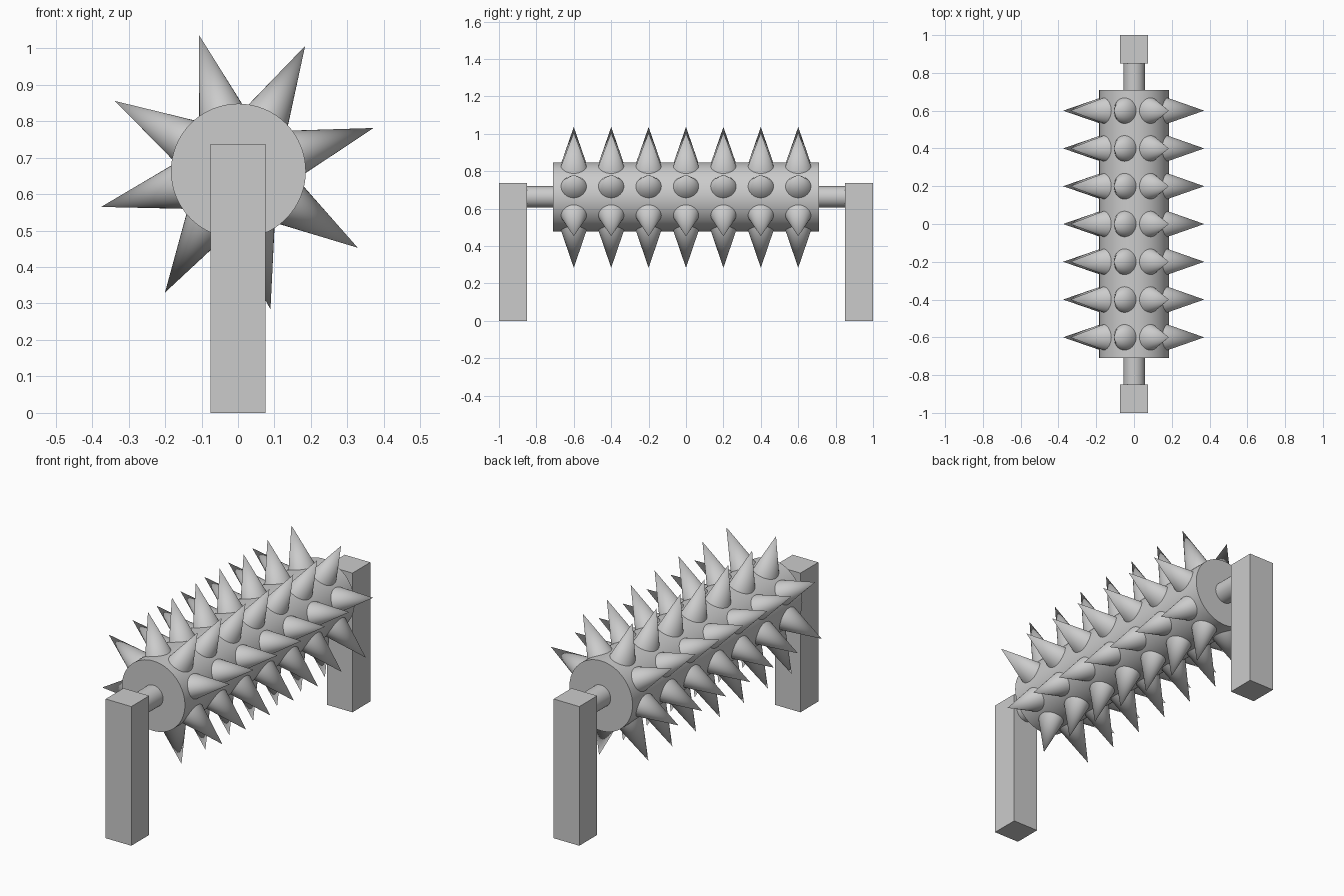
import bpy, bmesh
from math import radians
from mathutils import Matrix

if "Cube" in bpy.data.objects:
    bpy.data.objects.remove(bpy.data.objects["Cube"])

AXIS_X, AXIS_Z = 0.001, 0.663


def finish(name, bm, smooth=False):
    mesh = bpy.data.meshes.new(name)
    bm.to_mesh(mesh)
    bm.free()
    obj = bpy.data.objects.new(name, mesh)
    bpy.context.collection.objects.link(obj)
    if smooth:
        bpy.ops.object.select_all(action='DESELECT')
        obj.select_set(True)
        bpy.context.view_layer.objects.active = obj
        bpy.ops.object.shade_smooth_by_angle(angle=radians(40))
    return obj


def axle_cylinder(name, radius, length, sides):
    bm = bmesh.new()
    m = Matrix.Translation((AXIS_X, 0, AXIS_Z)) @ Matrix.Rotation(radians(90), 4, 'X')
    bmesh.ops.create_cone(bm, cap_ends=True, segments=sides, radius1=radius,
                          radius2=radius, depth=length, matrix=m)
    return finish(name, bm, True)


# Roller drum and the thin axle through it
axle_cylinder("drum", 0.185, 1.42, 64)
axle_cylinder("axle", 0.057, 1.74, 32)

# Square posts at both ends
for name, side in (("front_post", -1), ("back_post", 1)):
    bm = bmesh.new()
    m = Matrix.Translation((0, side * 0.925, 0.3685)) @ Matrix.Diagonal((0.15, 0.15, 0.737, 1))
    bmesh.ops.create_cube(bm, size=1, matrix=m)
    finish(name, bm)

# Seven rings of eight slightly oval spikes, rooted inside the drum
ROOT, TIP = 0.14, 0.389
for ring in range(7):
    bm = bmesh.new()
    for i in range(8):
        angle = 17.7 + 44.23 * i
        m = (Matrix.Translation((AXIS_X, -0.6 + 0.2 * ring, AXIS_Z))
             @ Matrix.Rotation(radians(90 - angle), 4, 'Y')
             @ Matrix.Translation((0, 0, (ROOT + TIP) / 2))
             @ Matrix.Diagonal((0.071, 0.083, 1, 1)))
        bmesh.ops.create_cone(bm, cap_ends=True, segments=32, radius1=1,
                              radius2=0, depth=TIP - ROOT, matrix=m)
    finish(f"spike_ring_{ring + 1}", bm, True)
